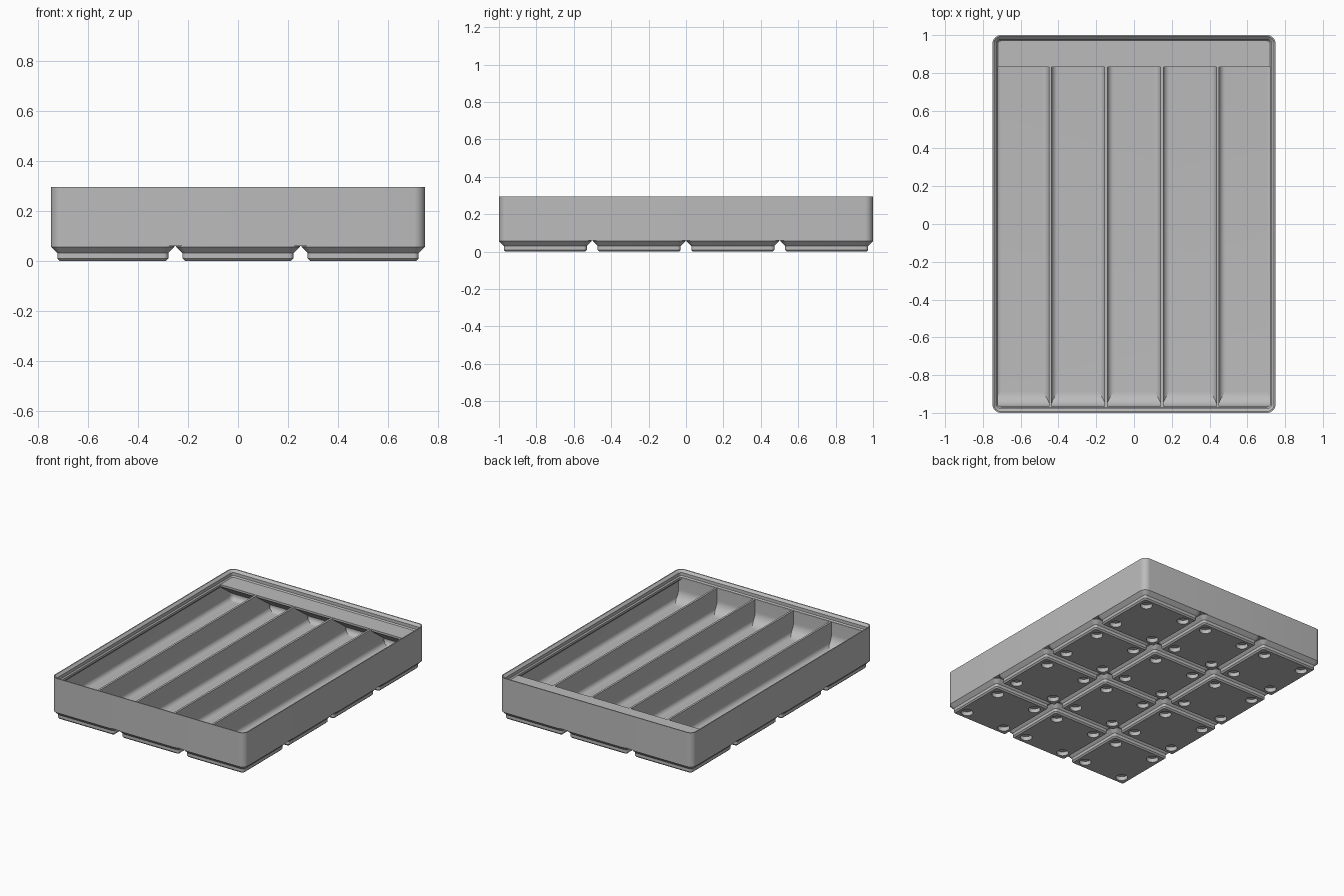
import bpy, bmesh, math

if "Cube" in bpy.data.objects:
    bpy.data.objects.remove(bpy.data.objects["Cube"], do_unlink=True)

MM = 2 / 167.5                      # one millimetre in model units
HX, HY = 62.75 * MM, 1.0            # half sizes of the tray
PITCH, RADIUS = 42 * MM, 3.75 * MM
FLOOR, RIM = 7 * MM, 21 * MM        # floor height, divider height
FILLET = 2.8 * MM

grey = bpy.data.materials.new("grey plastic")
grey.use_nodes = True
colour = (0.5, 0.5, 0.5, 1)
grey.diffuse_color = colour
grey.node_tree.nodes["Principled BSDF"].inputs["Base Color"].default_value = colour


def finish(name, bm):
    bmesh.ops.recalc_face_normals(bm, faces=bm.faces)
    mesh = bpy.data.meshes.new(name)
    bm.to_mesh(mesh)
    bm.free()
    mesh.materials.append(grey)
    obj = bpy.data.objects.new(name, mesh)
    bpy.context.collection.objects.link(obj)
    return obj


def smooth(obj):
    bpy.ops.object.select_all(action="DESELECT")
    obj.select_set(True)
    bpy.context.view_layer.objects.active = obj
    bpy.ops.object.shade_smooth_by_angle(angle=math.radians(30))


def rounded_rect(hx, hy, r, steps=8):
    pts = []
    for q, (sx, sy) in enumerate([(1, 1), (-1, 1), (-1, -1), (1, -1)]):
        for i in range(steps + 1):
            a = (q + i / steps) * math.pi / 2
            pts.append((sx * (hx - r) + r * math.cos(a), sy * (hy - r) + r * math.sin(a)))
    return pts


def loft(name, hx, hy, profile):
    """Skin rounded rectangles along (inset, height) pairs and cap both ends."""
    bm = bmesh.new()
    rings = []
    for inset, z in profile:
        r = max(RADIUS - inset, 0.003)
        rings.append([bm.verts.new((x, y, z))
                      for x, y in rounded_rect(hx - inset, hy - inset, r)])
    n = len(rings[0])
    for a, b in zip(rings, rings[1:]):
        for i in range(n):
            j = (i + 1) % n
            bm.faces.new((a[i], a[j], b[j], b[i]))
    bm.faces.new(rings[0][::-1])
    bm.faces.new(rings[-1])
    return finish(name, bm)


def extrude(name, points, direction):
    """Extrude a closed outline of 3D points."""
    bm = bmesh.new()
    face = bm.faces.new([bm.verts.new(p) for p in points])
    new = bmesh.ops.extrude_face_region(bm, geom=[face])["geom"]
    bmesh.ops.translate(bm, vec=direction,
                        verts=[v for v in new if isinstance(v, bmesh.types.BMVert)])
    obj = finish(name, bm)
    smooth(obj)
    return obj


def arc(cx, cz, r, start, end, steps=10):
    return [(cx + r * math.cos(math.radians(start + (end - start) * i / steps)),
             cz + r * math.sin(math.radians(start + (end - start) * i / steps)))
            for i in range(steps + 1)]


# Tray shell: outer wall, stacking lip, inner wall, filleted floor
wall = 0.95 * MM
shell = [(0, 5 * MM), (0, 24.8 * MM), (0.6 * MM, 24.8 * MM), (1.9 * MM, 23.5 * MM),
         (1.9 * MM, 21.7 * MM), (2.5 * MM, RIM), (2.5 * MM, 19.8 * MM), (wall, 18.2 * MM)]
shell += arc(wall + FILLET, FLOOR + FILLET, FILLET, 180, 270)
smooth(loft("tray_shell", HX, HY, shell))

# Dividers with flared feet
half = 0.6 * MM
flare = arc(half + FILLET, FLOOR + FILLET, FILLET, 270, 180)
side = [(half + FILLET, FLOOR - 0.01)] + flare + [(half, RIM - 0.001)]
outline = side + [(-x, z) for x, z in reversed(side)]
for i in range(4):
    cx = (i - 1.5) * 0.2955
    extrude(f"divider_{i + 1}", [(cx + x, -0.975, z) for x, z in outline], (0, 1.95, 0))

# Curved scoop along the front wall
SCOOP, face_y = 0.08, -0.967
curve = arc(face_y + SCOOP, FLOOR + SCOOP, SCOOP, 180, 270, 14)
scoop = [(-0.985, RIM - 0.0005), (face_y, RIM - 0.0005)] + curve
scoop += [(face_y + SCOOP, FLOOR - 0.01), (-0.985, FLOOR - 0.01)]
extrude("front_scoop", [(-0.735, y, z) for y, z in scoop], (1.47, 0, 0))

# Label ledge along the back wall, sloped underneath
ledge = [(0.832, RIM), (0.985, RIM), (0.985, RIM - 0.125), (0.832, RIM - 0.014)]
extrude("label_ledge", [(-0.735, y, z) for y, z in ledge], (1.47, 0, 0))

# Stepped feet with four magnet holes each, repeated in a grid
foot = loft("base_feet", 20.75 * MM, 20.75 * MM,
            [(2.95 * MM, 0), (2.15 * MM, 0.8 * MM), (2.15 * MM, 2.6 * MM),
             (0, 4.75 * MM), (0, 5 * MM)])
bm = bmesh.new()
for sx in (-1, 1):
    for sy in (-1, 1):
        made = bmesh.ops.create_cone(bm, cap_ends=True, segments=32, depth=4.8 * MM,
                                     radius1=3.25 * MM, radius2=3.25 * MM)["verts"]
        bmesh.ops.translate(bm, verts=made, vec=(sx * 13 * MM, sy * 13 * MM, 0))
cutter = finish("magnet_cutter", bm)
cutter.hide_render = True
cut = foot.modifiers.new("holes", "BOOLEAN")
cut.operation, cut.object, cut.solver = "DIFFERENCE", cutter, "EXACT"
bpy.context.view_layer.objects.active = foot
bpy.ops.object.modifier_apply(modifier="holes")
bpy.data.objects.remove(cutter, do_unlink=True)
smooth(foot)
foot.location = (-PITCH, -1.5 * PITCH, 0)
for axis, count in ((0, 3), (1, 4)):
    array = foot.modifiers.new("grid", "ARRAY")
    array.count = count
    array.use_relative_offset = False
    array.use_constant_offset = True
    array.constant_offset_displace = [PITCH if k == axis else 0 for k in range(3)]
